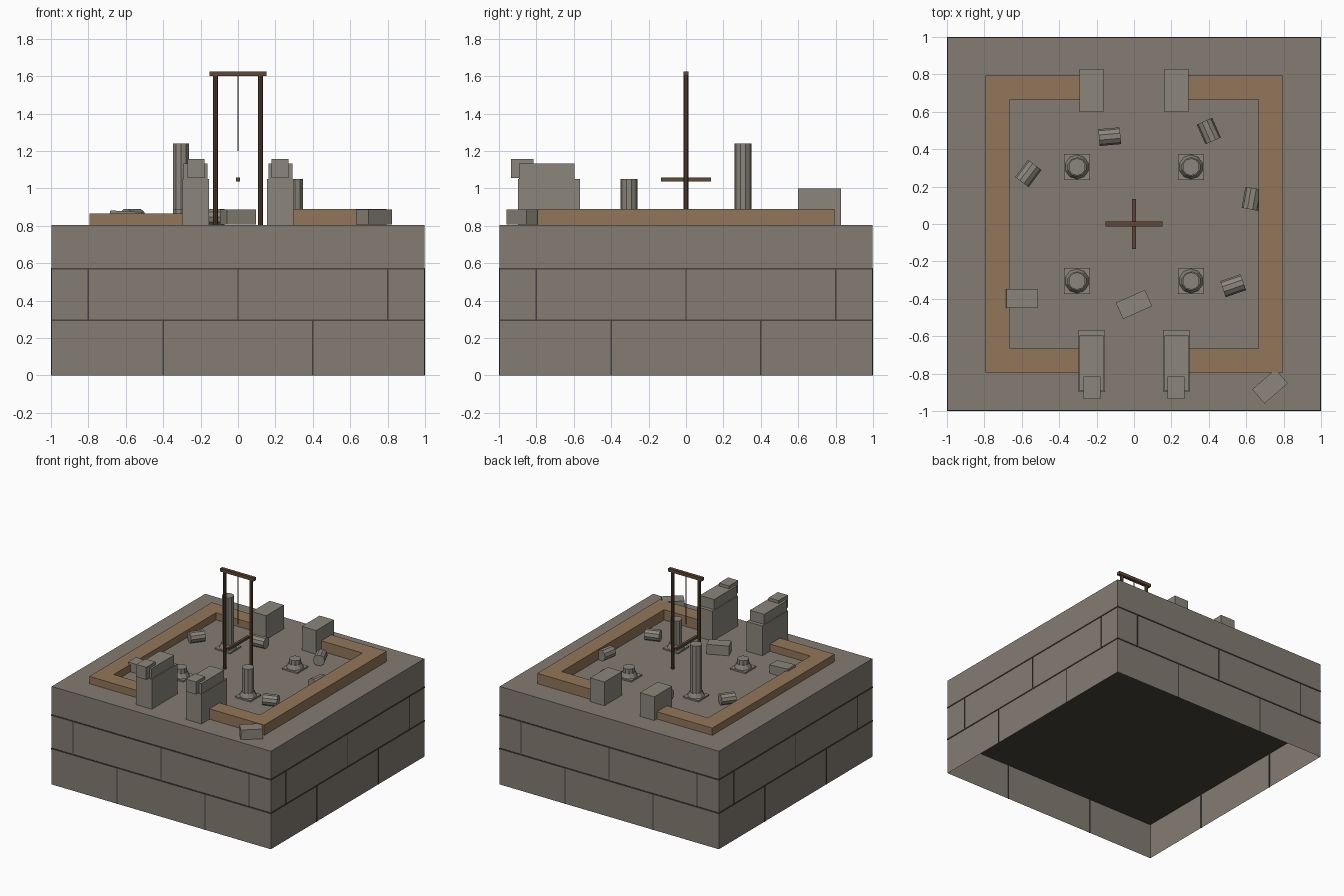
import bpy, bmesh
from math import radians, pi
from mathutils import Matrix

if "Cube" in bpy.data.objects:
    bpy.data.objects.remove(bpy.data.objects["Cube"])

def material(name, rgb):
    m = bpy.data.materials.new(name)
    m.diffuse_color = (*rgb, 1)
    m.use_nodes = True
    m.node_tree.nodes["Principled BSDF"].inputs["Base Color"].default_value = m.diffuse_color
    return m

STONE = material("stone", (0.26, 0.24, 0.20))
MASONRY = material("masonry", (0.23, 0.20, 0.17))
JOINT = material("joint", (0.06, 0.055, 0.045))
BRICK = material("mud_brick", (0.29, 0.18, 0.10))
WOOD = material("wood", (0.12, 0.065, 0.035))
ROPE = material("rope", (0.08, 0.075, 0.08))
TOP = 0.805

def add(name, bm, mat, loc=(0, 0, 0), rot=(0, 0, 0)):
    me = bpy.data.meshes.new(name)
    bm.to_mesh(me)
    bm.free()
    me.materials.append(mat)
    ob = bpy.data.objects.new(name, me)
    ob.location, ob.rotation_euler = loc, rot
    bpy.context.collection.objects.link(ob)
    return ob

def box(name, x, y, z, mat, open_bottom=False):
    """Axis-aligned box from (min, max) ranges."""
    bm = bmesh.new()
    bmesh.ops.create_cube(bm, size=1)
    size = [r[1] - r[0] for r in (x, y, z)]
    bmesh.ops.scale(bm, vec=size, verts=bm.verts)
    if open_bottom:
        low = [f for f in bm.faces if f.normal.z < -0.5]
        bmesh.ops.delete(bm, geom=low, context='FACES_ONLY')
    return add(name, bm, mat, [(r[0] + r[1]) / 2 for r in (x, y, z)])

def block(name, loc, size, rot):
    bm = bmesh.new()
    bmesh.ops.create_cube(bm, size=1)
    bmesh.ops.scale(bm, vec=size, verts=bm.verts)
    return add(name, bm, STONE, loc, [radians(a) for a in rot])

def drum(name, r1, r2, length, loc, mat, rot=(0, 0, 0), sides=10):
    bm = bmesh.new()
    bmesh.ops.create_cone(bm, cap_ends=True, segments=sides,
                          radius1=r1, radius2=r2, depth=length)
    return add(name, bm, mat, loc, rot)

def span(c, w):
    return (c - w / 2, c + w / 2)

def mirrored(s, a, b):
    return tuple(sorted((s * a, s * b)))

# Hollow terrace, open underneath
W = 0.996
box("terrace", (-W, W), (-W, W), (0, TOP), MASONRY, open_bottom=True)

# Horizontal mortar courses and staggered vertical joints on all four sides
for z in (0.295, 0.57):
    box("course_joint", (-1, 1), (-1, 1), span(z, 0.01), JOINT)
for z, places in (((0, 0.295), (-0.4, 0.4)), ((0.295, 0.57), (-0.8, 0, 0.8))):
    for p in places:
        for s in (-1, 1):
            side = mirrored(s, 0.99, 0.999)
            box("vertical_joint", span(p, 0.008), side, z, JOINT)
            box("vertical_joint", side, span(p, 0.008), z, JOINT)

# Ruined low enclosure walls, the left half lower than the right
OUT, INN = 0.795, 0.665
for s, top, label in ((-1, 0.865, "left"), (1, 0.89, "right")):
    box(label + "_wall", mirrored(s, INN, OUT), (-OUT, OUT), (TOP, top), BRICK)
    for e, end in ((-1, "front"), (1, "back")):
        box(f"{end}_{label}_wall", mirrored(s, 0.28, INN), mirrored(e, INN, OUT),
            (TOP, top), BRICK)

# Front gate guardians (body, back, head) and rear gate piers
for s in (-1, 1):
    box("guardian_body", mirrored(s, 0.155, 0.297), (-0.898, -0.567), (TOP, 1.05), STONE)
    box("guardian_back", mirrored(s, 0.163, 0.292), (-0.892, -0.597), (1.05, 1.133), STONE)
    box("guardian_head", mirrored(s, 0.18, 0.271), (-0.935, -0.815), (1.055, 1.157), STONE)
    box("rear_pier", mirrored(s, 0.162, 0.292), (0.598, 0.828), (TOP, 1.0), STONE)

# Broken columns: square plinth, flared base, shaft of varying height
C = 0.305
for x, y, top in ((-C, C, 1.24), (C, -C, 1.05), (C, C, 0.888), (-C, -C, 0.888)):
    box("column_plinth", span(x, 0.14), span(y, 0.14), (TOP, TOP + 0.012), STONE)
    drum("column_base", 0.065, 0.05, 0.035, (x, y, TOP + 0.0295), STONE)
    h = top - TOP - 0.012
    drum("column_shaft", 0.046, 0.046, h, (x, y, top - h / 2), STONE)

# Fallen column drums lying on the terrace
for x, y, a in ((-0.13, 0.467, 5), (0.4, 0.497, -66), (-0.565, 0.27, 53),
                (0.63, 0.135, 80), (0.53, -0.33, 19)):
    drum("fallen_drum", 0.045, 0.045, 0.115, (x, y, TOP + 0.042), STONE,
         (0, pi / 2, radians(a)))

# Loose stone blocks
block("loose_block_left", (-0.6, -0.398, 0.84), (0.17, 0.10, 0.075), (0, 3, 0))
block("loose_block_middle", (0, -0.43, 0.847), (0.17, 0.095, 0.08), (0, 0, 24))
block("loose_block_corner", (0.727, -0.868, 0.846), (0.165, 0.10, 0.08), (0, 0, 41))

# Timber frame with hanging rope and loose crossbar
for s in (-1, 1):
    drum("frame_post", 0.0125, 0.0125, 1.6 - TOP, (s * 0.12, 0, (1.6 + TOP) / 2), WOOD, sides=8)
box("frame_beam", (-0.153, 0.153), (-0.014, 0.014), (1.6, 1.626), WOOD)
drum("rope", 0.004, 0.004, 0.4, (0, 0, 1.4), ROPE, sides=6)
box("crossbar", (-0.01, 0.01), (-0.133, 0.133), (1.037, 1.057), WOOD)
